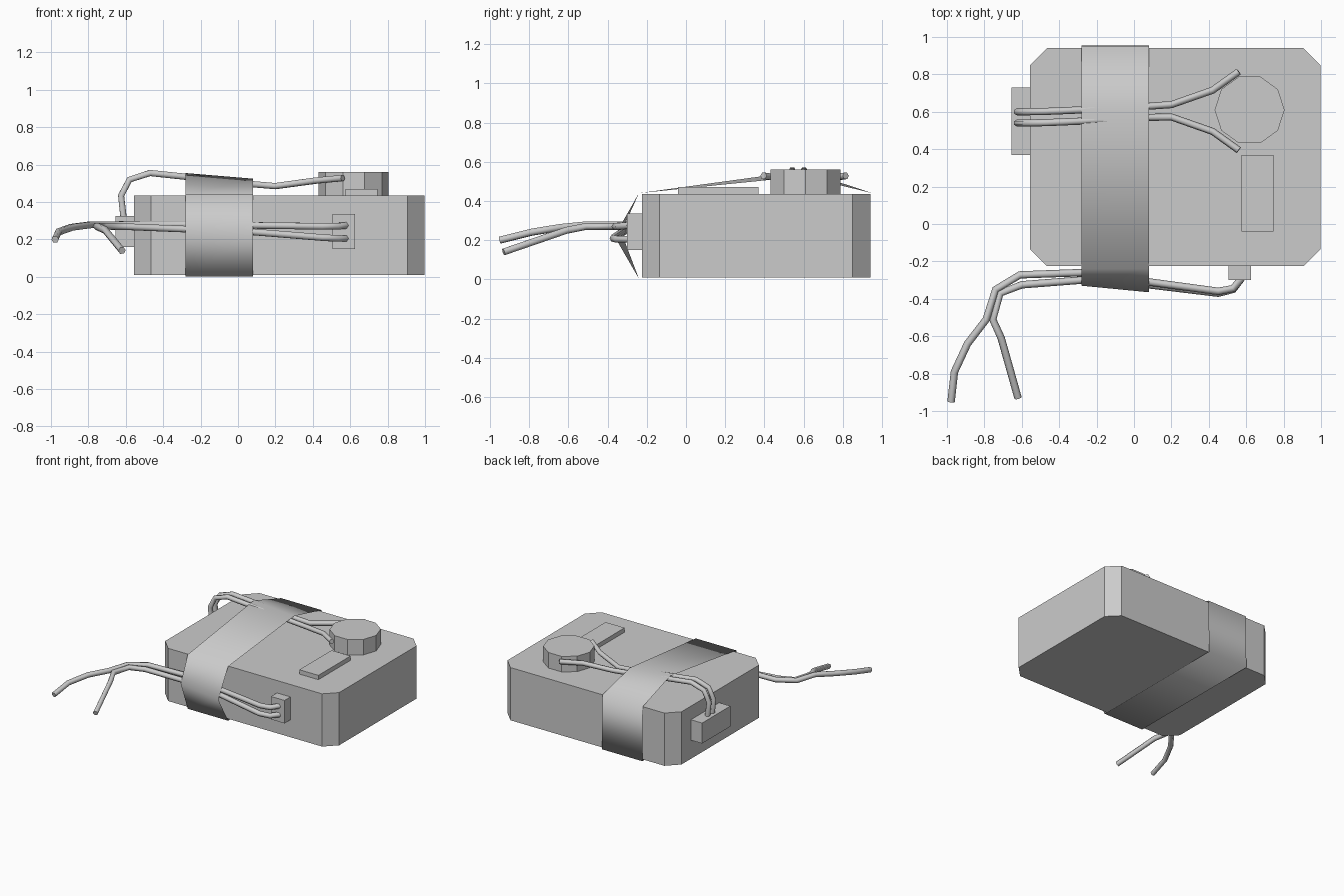
import bpy, bmesh, math

cube = bpy.data.objects.get("Cube")
if cube:
    bpy.data.objects.remove(cube, do_unlink=True)

grey = bpy.data.materials.new("plain_grey")
grey.use_nodes = True
grey.diffuse_color = (0.6, 0.6, 0.6, 1)
grey.node_tree.nodes["Principled BSDF"].inputs["Base Color"].default_value = (0.6, 0.6, 0.6, 1)


def add_object(name, data):
    obj = bpy.data.objects.new(name, data)
    data.materials.append(grey)
    bpy.context.collection.objects.link(obj)
    return obj


def prism(name, outline, bottom, top):
    """Extrude a flat outline upwards."""
    bm = bmesh.new()
    base = bm.faces.new([bm.verts.new((x, y, bottom)) for x, y in outline])
    up = bmesh.ops.extrude_face_region(bm, geom=[base], use_keep_orig=True)
    moved = [v for v in up["geom"] if isinstance(v, bmesh.types.BMVert)]
    bmesh.ops.translate(bm, verts=moved, vec=(0, 0, top - bottom))
    bmesh.ops.recalc_face_normals(bm, faces=bm.faces)
    mesh = bpy.data.meshes.new(name)
    bm.to_mesh(mesh)
    bm.free()
    return add_object(name, mesh)


def box(name, x0, x1, y0, y1, z0, z1):
    return prism(name, [(x0, y0), (x1, y0), (x1, y1), (x0, y1)], z0, z1)


def wire(name, points, radius=0.02):
    curve = bpy.data.curves.new(name, "CURVE")
    curve.dimensions = "3D"
    curve.bevel_depth = radius
    curve.bevel_resolution = 1
    curve.use_fill_caps = True
    spline = curve.splines.new("POLY")
    spline.points.add(len(points) - 1)
    for point, co in zip(spline.points, points):
        point.co = (*co, 1)
    obj = add_object(name, curve)
    bpy.ops.object.select_all(action="DESELECT")
    obj.select_set(True)
    bpy.context.view_layer.objects.active = obj
    bpy.ops.object.convert(target="MESH")


# Main block with cut corners
L, R, F, B, C = -0.555, 0.997, -0.225, 0.94, 0.09
prism("body", [(L + C, F), (R - C, F), (R, F + C), (R, B - C),
               (R - C, B), (L + C, B), (L, B - C), (L, F + C)], 0.01, 0.435)

# Round cap, raised plate and the two wire sockets
prism("round_cap", [(0.618 + 0.187 * math.cos(math.tau * i / 10),
                     0.61 + 0.187 * math.sin(math.tau * i / 10)) for i in range(10)], 0.43, 0.56)
box("top_plate", 0.575, 0.745, -0.04, 0.37, 0.43, 0.47)
box("front_socket", 0.505, 0.625, -0.30, -0.22, 0.15, 0.335)
box("side_socket", -0.655, -0.55, 0.37, 0.73, 0.16, 0.325)

# Strap: thin closed band, pushed out where it crosses the wires
left_edge = [(-0.24, 0.003), (-0.33, 0.24), (-0.24, 0.44), (0.6, 0.555), (0.95, 0.44), (0.955, 0.003)]
right_edge = [(-0.24, 0.003), (-0.365, 0.22), (-0.24, 0.44), (0.6, 0.525), (0.95, 0.44), (0.955, 0.003)]
bm = bmesh.new()
lefts = [bm.verts.new((-0.28, y, z)) for y, z in left_edge]
rights = [bm.verts.new((0.08, y, z)) for y, z in right_edge]
for i in range(len(lefts)):
    j = (i + 1) % len(lefts)
    bm.faces.new((lefts[i], lefts[j], rights[j], rights[i])).smooth = True
bm.normal_update()
if lefts[0].link_faces[0].normal.y > 0:
    bmesh.ops.reverse_faces(bm, faces=bm.faces)
mesh = bpy.data.meshes.new("strap")
bm.to_mesh(mesh)
bm.free()
add_object("strap", mesh)

# Paired wires from the cap, under the strap, down into the side socket
for name, side in (("top_wire_back", 1), ("top_wire_front", -1)):
    wire(name, [(x, y + side * spread, z) for x, y, spread, z in (
        (0.56, 0.605, 0.21, 0.528), (0.42, 0.605, 0.11, 0.515), (0.2, 0.605, 0.033, 0.485),
        (0.08, 0.6, 0.03, 0.495), (-0.28, 0.58, 0.03, 0.535), (-0.47, 0.572, 0.03, 0.555),
        (-0.58, 0.57, 0.03, 0.52), (-0.625, 0.57, 0.03, 0.435), (-0.61, 0.57, 0.03, 0.3))], 0.019)

# Wires from the front socket, splitting into two loose ends
wire("front_wire_upper", [
    (0.575, -0.29, 0.275), (0.53, -0.345, 0.27), (0.45, -0.36, 0.27), (0.08, -0.31, 0.275),
    (-0.28, -0.26, 0.28), (-0.61, -0.272, 0.28), (-0.74, -0.35, 0.278), (-0.79, -0.51, 0.278),
    (-0.89, -0.64, 0.265), (-0.96, -0.79, 0.24), (-0.978, -0.95, 0.2)])
wire("front_wire_lower", [
    (0.575, -0.29, 0.205), (0.53, -0.35, 0.205), (0.45, -0.37, 0.21), (0.08, -0.325, 0.24),
    (-0.28, -0.3, 0.255), (-0.6, -0.325, 0.268), (-0.715, -0.37, 0.27), (-0.755, -0.51, 0.27),
    (-0.71, -0.61, 0.25), (-0.62, -0.93, 0.14)])
